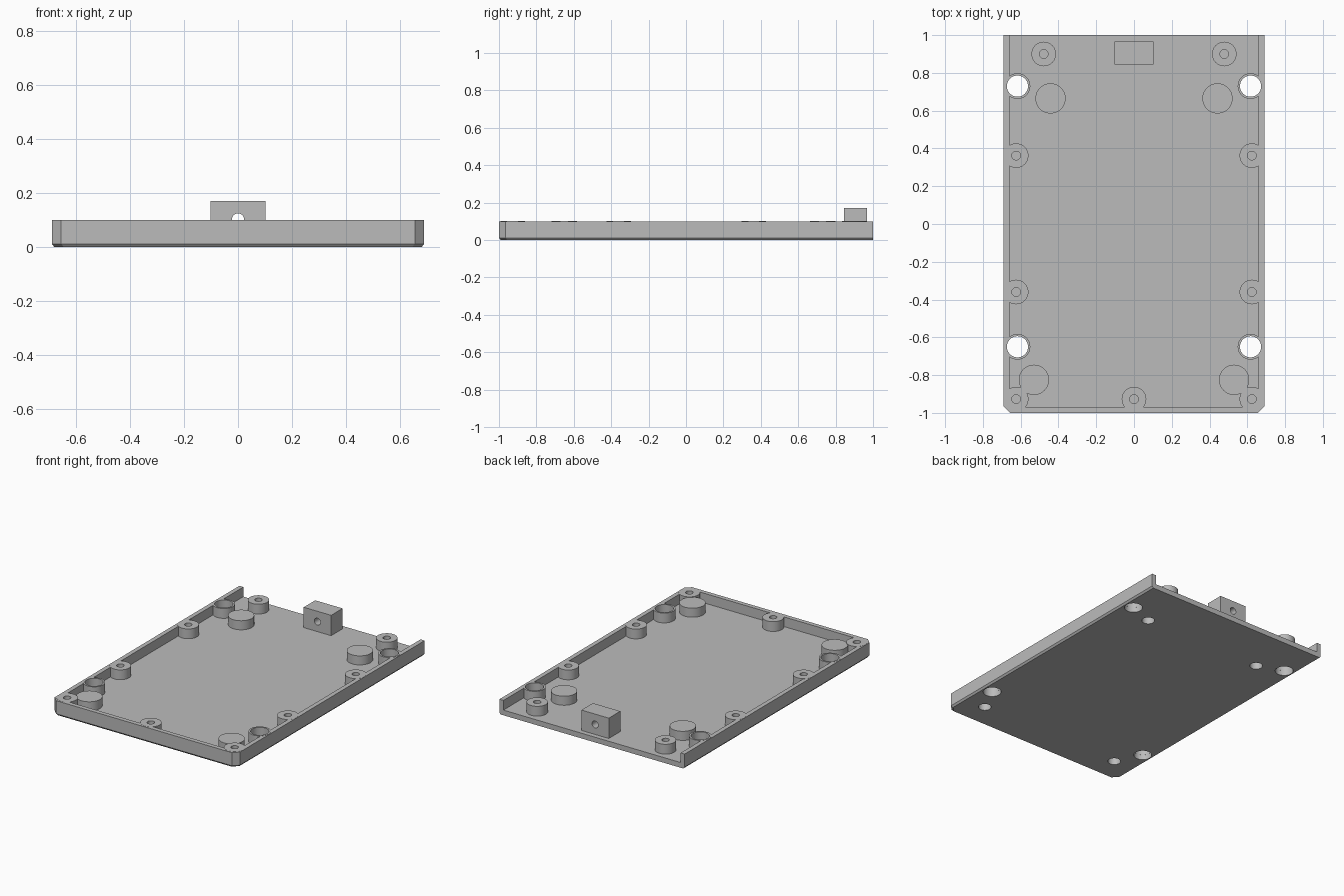
import bpy, bmesh, math
from mathutils import Matrix, Vector

if "Cube" in bpy.data.objects:
    bpy.data.objects.remove(bpy.data.objects["Cube"], do_unlink=True)

grey = bpy.data.materials.new("plain_grey")
grey.use_nodes = True
grey.diffuse_color = (0.5, 0.5, 0.5, 1)
grey.node_tree.nodes["Principled BSDF"].inputs["Base Color"].default_value = (0.5, 0.5, 0.5, 1)

HALF_W, HEIGHT, FLOOR, WALL = 0.69, 0.10, 0.035, 0.03
BOSS_TOP = HEIGHT + 0.001
SEAT = FLOOR - 0.001
SIDES = (("left", 1), ("right", -1))


def finish(bm, name, loc=(0, 0, 0)):
    bmesh.ops.recalc_face_normals(bm, faces=bm.faces)
    mesh = bpy.data.meshes.new(name)
    bm.to_mesh(mesh)
    bm.free()
    mesh.materials.append(grey)
    obj = bpy.data.objects.new(name, mesh)
    obj.location = loc
    bpy.context.collection.objects.link(obj)
    return obj


def smooth(obj):
    bpy.ops.object.select_all(action="DESELECT")
    obj.select_set(True)
    bpy.context.view_layer.objects.active = obj
    bpy.ops.object.shade_smooth_by_angle(angle=math.radians(30))


def add_box(bm, lo, hi):
    lo, hi = Vector(lo), Vector(hi)
    mat = Matrix.Translation((lo + hi) / 2) @ Matrix.Diagonal((*(hi - lo), 1))
    bmesh.ops.create_cube(bm, size=1, matrix=mat)


def add_rod(bm, loc, radius, length, rot=Matrix()):
    bmesh.ops.create_cone(bm, cap_ends=True, segments=48, radius1=radius, radius2=radius,
                          depth=length, matrix=Matrix.Translation(loc) @ rot)


def cut(obj, bm):
    cutter = finish(bm, "cutter")
    mod = obj.modifiers.new("cut", "BOOLEAN")
    mod.operation, mod.solver, mod.object = "DIFFERENCE", "EXACT", cutter
    bpy.context.view_layer.objects.active = obj
    bpy.ops.object.modifier_apply(modifier=mod.name)
    bpy.data.objects.remove(cutter, do_unlink=True)


def lathe(name, profile, x, y):
    bm = bmesh.new()
    verts = [bm.verts.new((r, 0, z)) for r, z in profile]
    edges = [bm.edges.new(pair) for pair in zip(verts, verts[1:] + verts[:1])
             if pair[0].co.x + pair[1].co.x > 0]
    bmesh.ops.spin(bm, geom=verts + edges, axis=(0, 0, 1), cent=(0, 0, 0),
                   angle=math.tau, steps=48)
    bmesh.ops.remove_doubles(bm, verts=bm.verts, dist=1e-5)
    smooth(finish(bm, name, (x, y, 0)))


# Tray body: chamfered front corners and a small chamfer under the sides and front
def outline(inset):
    w, f, c = HALF_W - inset, -1 + inset, 0.035
    return [(w, 1), (-w, 1), (-w, f + c), (-w + c, f), (w - c, f), (w, f + c)]


bm = bmesh.new()
rings = [[bm.verts.new((x, y, z)) for x, y in outline(inset)]
         for inset, z in ((0.01, 0), (0, 0.012), (0, HEIGHT))]
for low, high in zip(rings, rings[1:]):
    for i in range(len(low)):
        j = (i + 1) % len(low)
        bm.faces.new((low[i], low[j], high[j], high[i]))
bm.faces.new(rings[0])
bm.faces.new(rings[-1])
tray = finish(bm, "tray")

# Hollow that leaves three walls and an open back
bm = bmesh.new()
add_box(bm, (WALL - HALF_W, WALL - 1, FLOOR), (HALF_W - WALL, 1.1, 0.3))
cut(tray, bm)

# Part positions on one side
sleeves = [("back", 0.617, 0.73), ("front", 0.617, -0.65)]
feet = [("back", 0.442, 0.665), ("front", 0.53, -0.825)]
bosses = [("back", 0.478, 0.90), ("rear_wall", 0.624, 0.362),
          ("front_wall", 0.624, -0.36), ("corner", 0.624, -0.927)]

# Through holes and the pockets beneath the feet
bm = bmesh.new()
for _, s in SIDES:
    for _, x, y in sleeves:
        add_rod(bm, (s * x, y, 0), 0.0565, 0.5)
    for _, x, y in feet:
        add_rod(bm, (s * x, y, 0), 0.04, 0.2)
cut(tray, bm)
smooth(tray)

# Turned parts: screw bosses, sleeves and feet
boss_profile = [(0, FLOOR + 0.001), (0.023, FLOOR + 0.001), (0.023, BOSS_TOP),
                (0.065, BOSS_TOP), (0.065, SEAT), (0, SEAT)]
sleeve_profile = [(0.056, SEAT), (0.056, BOSS_TOP), (0.068, BOSS_TOP), (0.068, SEAT)]
foot_top = HEIGHT - 0.004
foot_profile = [(0, foot_top), (0.08, foot_top), (0.08, SEAT),
                (0.04, SEAT), (0.04, 0.055), (0, 0.055)]
for side, s in SIDES:
    for kind, places, profile in (("screw_boss", bosses, boss_profile),
                                  ("sleeve", sleeves, sleeve_profile),
                                  ("foot", feet, foot_profile)):
        for spot, x, y in places:
            lathe(f"{spot}_{kind}_{side}", profile, s * x, y)
lathe("front_middle_screw_boss", boss_profile, 0, -0.927)

# Block at the back with a hole from front to back
bm = bmesh.new()
add_box(bm, (-0.102, 0.845, SEAT), (0.102, 0.967, 0.172))
block = finish(bm, "back_block")
bm = bmesh.new()
add_rod(bm, (0, 0.9, 0.102), 0.023, 0.5, Matrix.Rotation(math.pi / 2, 4, "X"))
cut(block, bm)
smooth(block)
